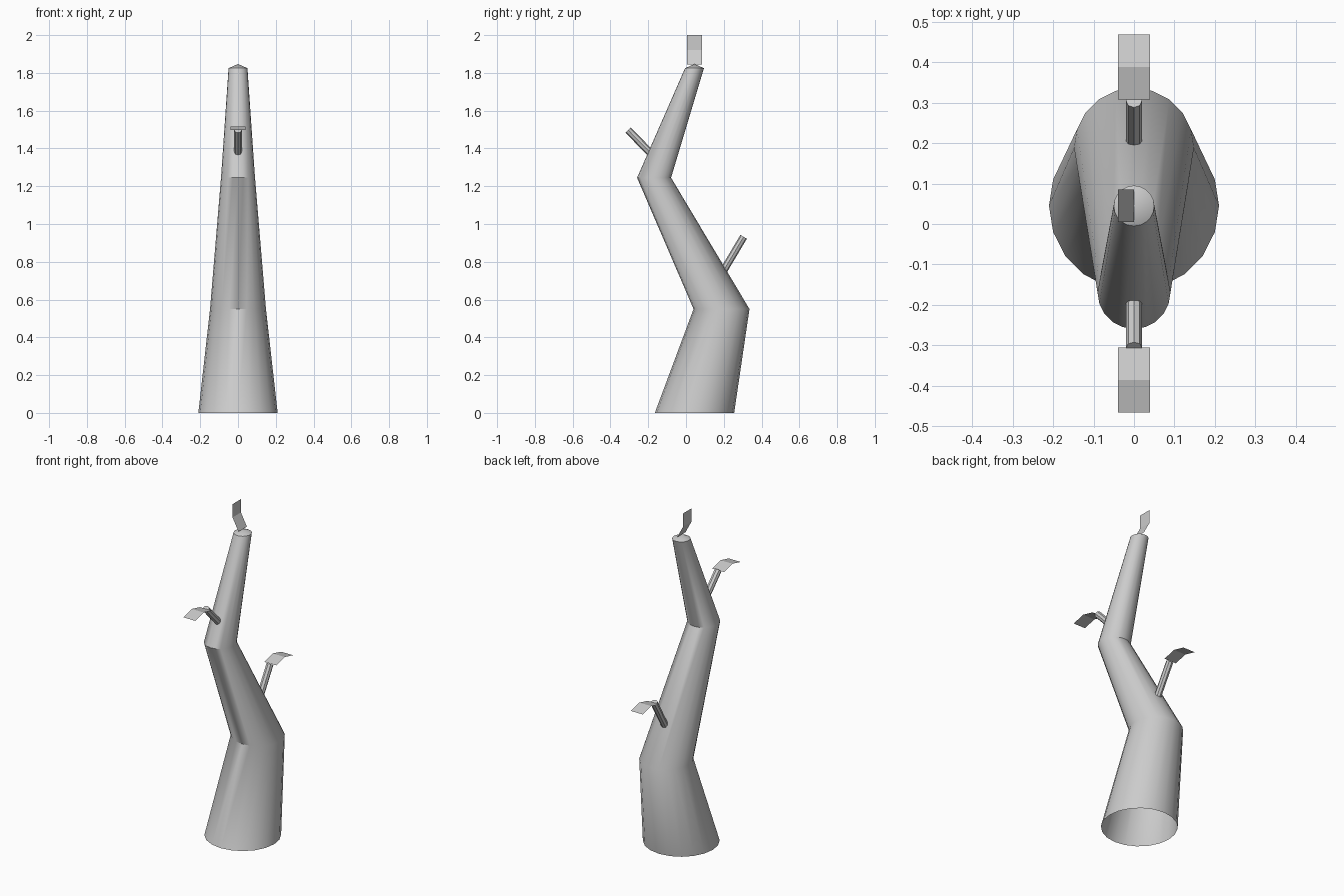
import bpy, bmesh, math
from mathutils import Vector, Matrix

if "Cube" in bpy.data.objects:
    bpy.data.objects.remove(bpy.data.objects["Cube"])


def make_object(name, bm, smooth=False):
    bmesh.ops.recalc_face_normals(bm, faces=bm.faces)
    mesh = bpy.data.meshes.new(name)
    bm.to_mesh(mesh)
    bm.free()
    ob = bpy.data.objects.new(name, mesh)
    bpy.context.collection.objects.link(ob)
    if smooth:
        bpy.ops.object.select_all(action='DESELECT')
        ob.select_set(True)
        bpy.context.view_layer.objects.active = ob
        bpy.ops.object.shade_smooth_by_angle(angle=math.radians(40))
    return ob


# Trunk: horizontal rings (y, z, radius), open below, shallow cone on top
SIDES = 20
bm = bmesh.new()
rings = []
for y, z, r in [(0.045, 0, 0.21), (0.188, 0.55, 0.148),
                (-0.169, 1.245, 0.09), (0.045, 1.825, 0.05)]:
    rings.append([bm.verts.new((r * math.cos(math.tau * i / SIDES),
                                y + r * math.sin(math.tau * i / SIDES), z))
                  for i in range(SIDES)])
apex = bm.verts.new((0, 0.045, 1.847))
for i in range(SIDES):
    j = (i + 1) % SIDES
    for a, b in zip(rings, rings[1:]):
        bm.faces.new((a[i], a[j], b[j], b[i]))
    bm.faces.new((rings[-1][i], rings[-1][j], apex))
make_object("trunk", bm, smooth=True)


# Branch: thin cylinder between two points
def branch(name, start, end, radius=0.02):
    start, end = Vector(start), Vector(end)
    d = end - start
    rot = d.to_track_quat('Z', 'Y').to_matrix().to_4x4()
    bm = bmesh.new()
    bmesh.ops.create_cone(bm, cap_ends=True, segments=8, radius1=radius,
                          radius2=radius, depth=d.length,
                          matrix=Matrix.Translation((start + end) / 2) @ rot)
    make_object(name, bm)


branch("upper_branch", (0, -0.165, 1.352), (0, -0.306, 1.497))
branch("lower_branch", (0, 0.188, 0.735), (0, 0.305, 0.932))


# Leaf: bent strip following a path, widened along one axis
def leaf(name, path, side):
    side = Vector(side) * 0.04
    bm = bmesh.new()
    rows = [(bm.verts.new(Vector(p) - side), bm.verts.new(Vector(p) + side))
            for p in path]
    for a, b in zip(rows, rows[1:]):
        bm.faces.new((a[0], a[1], b[1], b[0]))
    make_object(name, bm)


for name, y, z, s in [("upper_leaf", -0.305, 1.497, -1), ("lower_leaf", 0.308, 0.933, 1)]:
    leaf(name, [(0, y, z), (0, y + s * 0.08, z + 0.02), (0, y + s * 0.16, z)], (1, 0, 0))
leaf("top_leaf", [(0, 0.045, 1.845), (-0.04, 0.045, 1.92), (-0.04, 0.045, 2.0)], (0, 1, 0))
